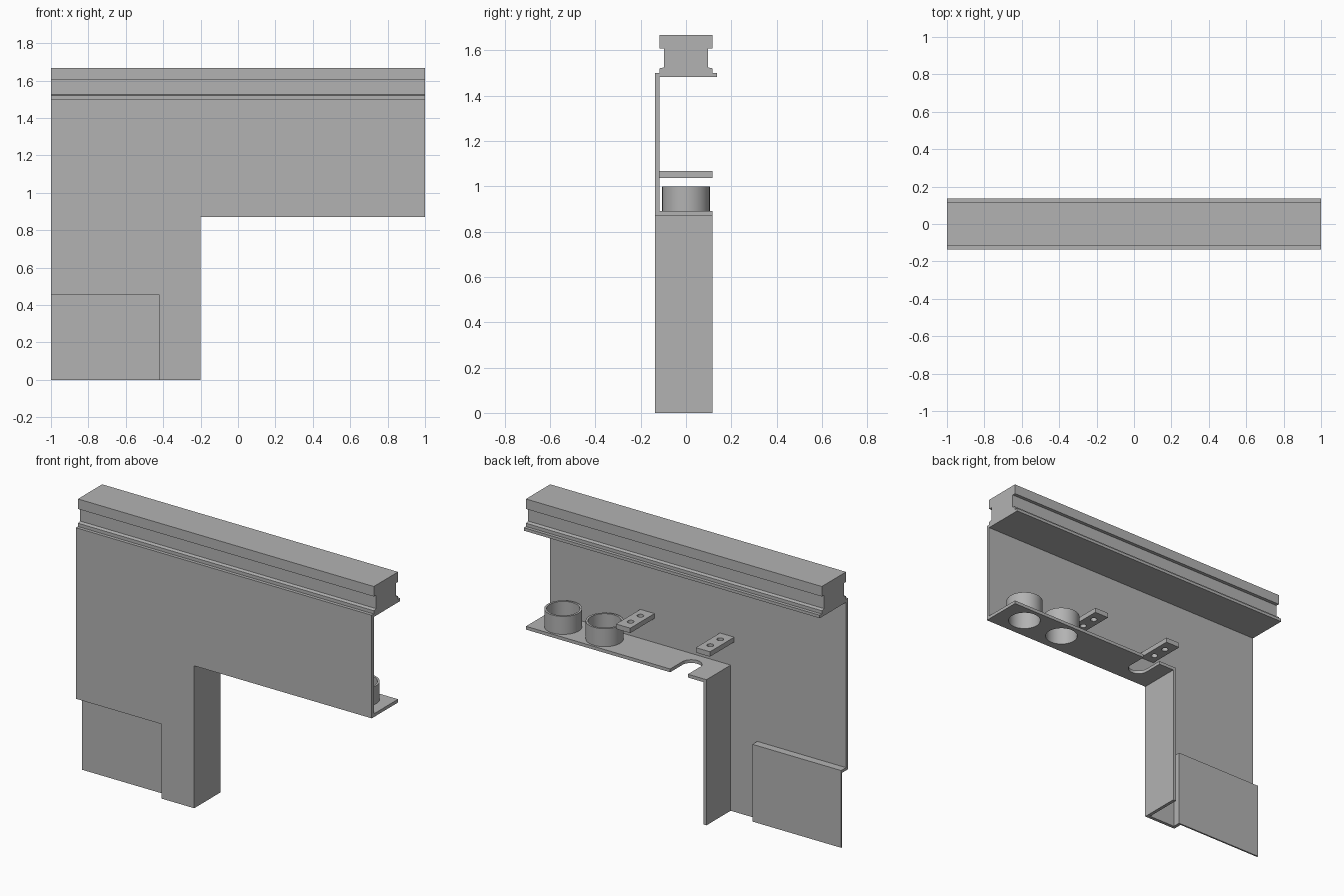
import bpy, bmesh
from math import cos, sin, pi, radians

cube = bpy.data.objects.get("Cube")
if cube:
    bpy.data.objects.remove(cube, do_unlink=True)

grey = bpy.data.materials.new("plain grey")
grey.use_nodes = True
colour = (0.45, 0.45, 0.45, 1)
grey.diffuse_color = colour
grey.node_tree.nodes["Principled BSDF"].inputs["Base Color"].default_value = colour

# Rotations that lay a flat outline in each plane
FLAT = (0, 0, 0)                         # x, y outline, extruded along z
FACING = (radians(90), 0, 0)             # x, z outline, extruded along y
ENDWISE = (radians(90), 0, radians(90))  # y, z outline, extruded along x


def arc(cx, cy, r, start=0.0, sweep=2 * pi, n=48):
    full = abs(sweep) >= 2 * pi
    steps = n if full else n + 1
    return [(cx + r * cos(start + sweep * i / n), cy + r * sin(start + sweep * i / n))
            for i in range(steps)]


def rect(x0, x1, y0, y1):
    return [(x0, y0), (x1, y0), (x1, y1), (x0, y1)]


def sheet(name, outlines, low, high, plane=FLAT):
    """Extrude an outline, with later outlines as holes, from low to high."""
    curve = bpy.data.curves.new(name, 'CURVE')
    curve.dimensions = '2D'
    curve.fill_mode = 'BOTH'
    curve.extrude = (high - low) / 2
    for points in outlines:
        spline = curve.splines.new('POLY')
        spline.points.add(len(points) - 1)
        for p, (u, v) in zip(spline.points, points):
            p.co = (u, v, 0, 1)
        spline.use_cyclic_u = True
    obj = bpy.data.objects.new(name, curve)
    bpy.context.collection.objects.link(obj)
    middle = (low + high) / 2
    obj.rotation_euler = plane
    obj.location = {FLAT: (0, 0, middle), FACING: (0, middle, 0), ENDWISE: (middle, 0, 0)}[plane]
    bpy.ops.object.select_all(action='DESELECT')
    obj.select_set(True)
    bpy.context.view_layer.objects.active = obj
    bpy.ops.object.convert(target='MESH')
    obj = bpy.context.object
    bm = bmesh.new()
    bm.from_mesh(obj.data)
    bmesh.ops.remove_doubles(bm, verts=bm.verts, dist=0.0001)
    bmesh.ops.recalc_face_normals(bm, faces=bm.faces)
    bm.to_mesh(obj.data)
    bm.free()
    obj.data.materials.clear()
    obj.data.materials.append(grey)
    bpy.ops.object.shade_smooth_by_angle(angle=radians(30))
    return obj


FRONT, INNER, BACK = -0.137, -0.117, 0.117

# Front panel with the leg on one side and a corner left out for the recess
sheet("front_panel", [[(-1, 0.455), (-0.42, 0.455), (-0.42, 0), (-0.2, 0),
                       (-0.2, 0.87), (1, 0.87), (1, 1.5), (-1, 1.5)]],
      FRONT, INNER, FACING)

# Recessed lower corner: back plate, top ledge and side wall
sheet("recess_plate", [rect(-1, -0.4, 0, 0.472)], -0.08, -0.07, FACING)
sheet("recess_ledge", [rect(-1, -0.4, 0.455, 0.472)], INNER, -0.08, FACING)
sheet("recess_side", [rect(-0.42, -0.4, 0, 0.455)], INNER, -0.08, FACING)

# Leg flange
sheet("leg_flange", [rect(-0.22, -0.2, 0, 0.89)], INNER, BACK, FACING)

# Shelf with a round-ended slot and two holes under the cups
CUPS = (0.83, 0.55)
CUP_R, BORE = 0.105, 0.092
slot = arc(-0.035, 0, 0.06, 0, -pi, 24)
shelf = [(-0.22, INNER), (1, INNER), (1, BACK), (0.025, BACK), *slot,
         (-0.095, BACK), (-0.22, BACK)]
sheet("shelf", [shelf] + [arc(x, 0, BORE) for x in CUPS], 0.87, 0.89)

# Open cups on the shelf
for i, x in enumerate(CUPS):
    sheet(f"cup_{i + 1}", [arc(x, 0, CUP_R), arc(x, 0, BORE)], 0.89, 1.0)

# Drilled tabs behind the panel
for i, x in enumerate((0.343, -0.196)):
    holes = [arc(x, y, 0.019, n=24) for y in (-0.05, 0.045)]
    sheet(f"tab_{i + 1}", [rect(x - 0.048, x + 0.048, INNER, BACK)] + holes, 1.037, 1.067)

# Top rail: mirrored half profile from bottom to top
half = [(0.137, 1.482), (0.137, 1.5), (0.117, 1.5), (0.117, 1.52), (0.096, 1.525),
        (0.096, 1.607), (0.117, 1.607), (0.117, 1.668)]
rail = half + [(-y, z) for y, z in reversed(half)]
rail[-1] = (INNER, 1.482)       # the front foot stops behind the panel
rail[-2] = (INNER, 1.5)
del rail[-3]
sheet("top_rail", [rail], -1, 1, ENDWISE)
